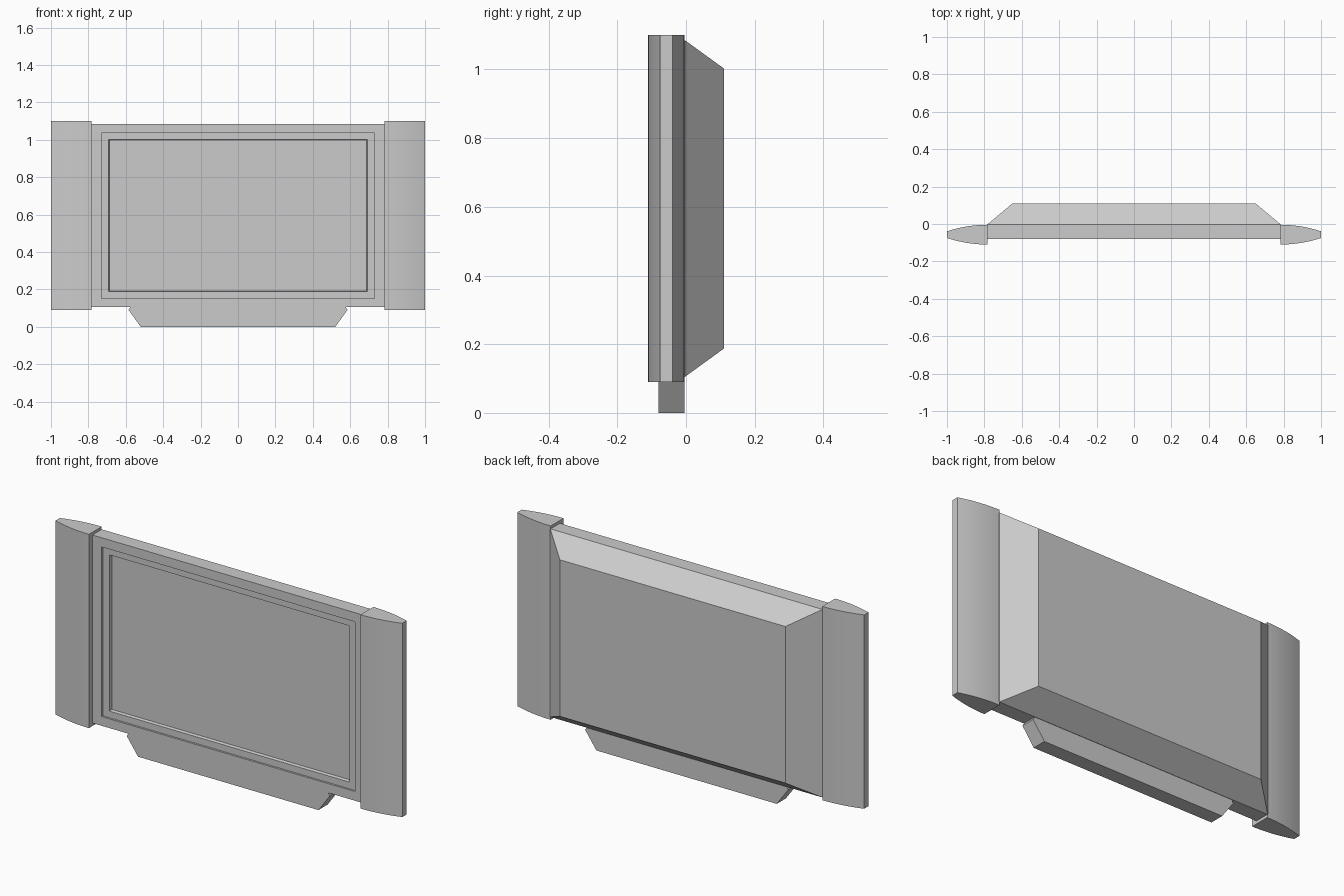
import bpy
import bmesh
import math

cube = bpy.data.objects.get("Cube")
if cube:
    bpy.data.objects.remove(cube, do_unlink=True)

GREY = (0.6, 0.6, 0.6, 1.0)
grey = bpy.data.materials.new("plain_grey")
grey.use_nodes = True
grey.diffuse_color = GREY
grey.node_tree.nodes["Principled BSDF"].inputs["Base Color"].default_value = GREY

MID_Z = 0.595


def loft(name, rings, smooth=False):
    """Join equal-length rings of points into a capped solid."""
    bm = bmesh.new()
    loops = [[bm.verts.new(p) for p in ring] for ring in rings]
    count = len(loops[0])
    for a, b in zip(loops, loops[1:]):
        for i in range(count):
            j = (i + 1) % count
            bm.faces.new((a[i], a[j], b[j], b[i]))
    bm.faces.new(loops[0])
    bm.faces.new(loops[-1])
    bmesh.ops.recalc_face_normals(bm, faces=bm.faces)
    mesh = bpy.data.meshes.new(name)
    bm.to_mesh(mesh)
    bm.free()
    mesh.materials.append(grey)
    obj = bpy.data.objects.new(name, mesh)
    bpy.context.collection.objects.link(obj)
    if smooth:
        bpy.ops.object.select_all(action="DESELECT")
        obj.select_set(True)
        bpy.context.view_layer.objects.active = obj
        bpy.ops.object.shade_smooth_by_angle(angle=math.radians(25))
    return obj


def rect(half_x, half_z, y):
    """Upright rectangle around the screen centre."""
    return [(sx * half_x, y, MID_Z + sz * half_z)
            for sx, sz in ((-1, -1), (1, -1), (1, 1), (-1, 1))]


# Cabinet: tapered back, flat rim, then two shallow steps down to the screen
loft("cabinet", [
    rect(0.65, 0.408, 0.11),
    rect(0.785, 0.49, -0.003),
    rect(0.785, 0.49, -0.08),
    rect(0.73, 0.442, -0.08),
    rect(0.73, 0.442, -0.07),
    rect(0.692, 0.407, -0.07),
    rect(0.688, 0.403, -0.055),
])

# Speaker columns: lens-shaped plan with a blunt outer edge
STEPS = 8
front_curve, back_curve = [], []
for i in range(STEPS + 1):
    t = i / STEPS
    half = 0.053 - 0.035 * t ** 2
    x = 0.783 + 0.217 * t
    front_curve.append((x, -0.057 - half))
    back_curve.append((x, -0.057 + half))
plan = front_curve + back_curve[::-1]
for side, sx in (("left", 1), ("right", -1)):
    loft(side + "_speaker",
         [[(sx * x, y, z) for x, y in plan] for z in (0.09, 1.10)],
         smooth=True)

# Foot: tapered bar with a short neck under the cabinet
profile = [(0.52, 0.0), (0.585, 0.09), (0.575, 0.108)]
outline = profile + [(-x, z) for x, z in reversed(profile)]
loft("foot", [[(x, y, z) for x, z in outline] for y in (-0.08, -0.005)])
